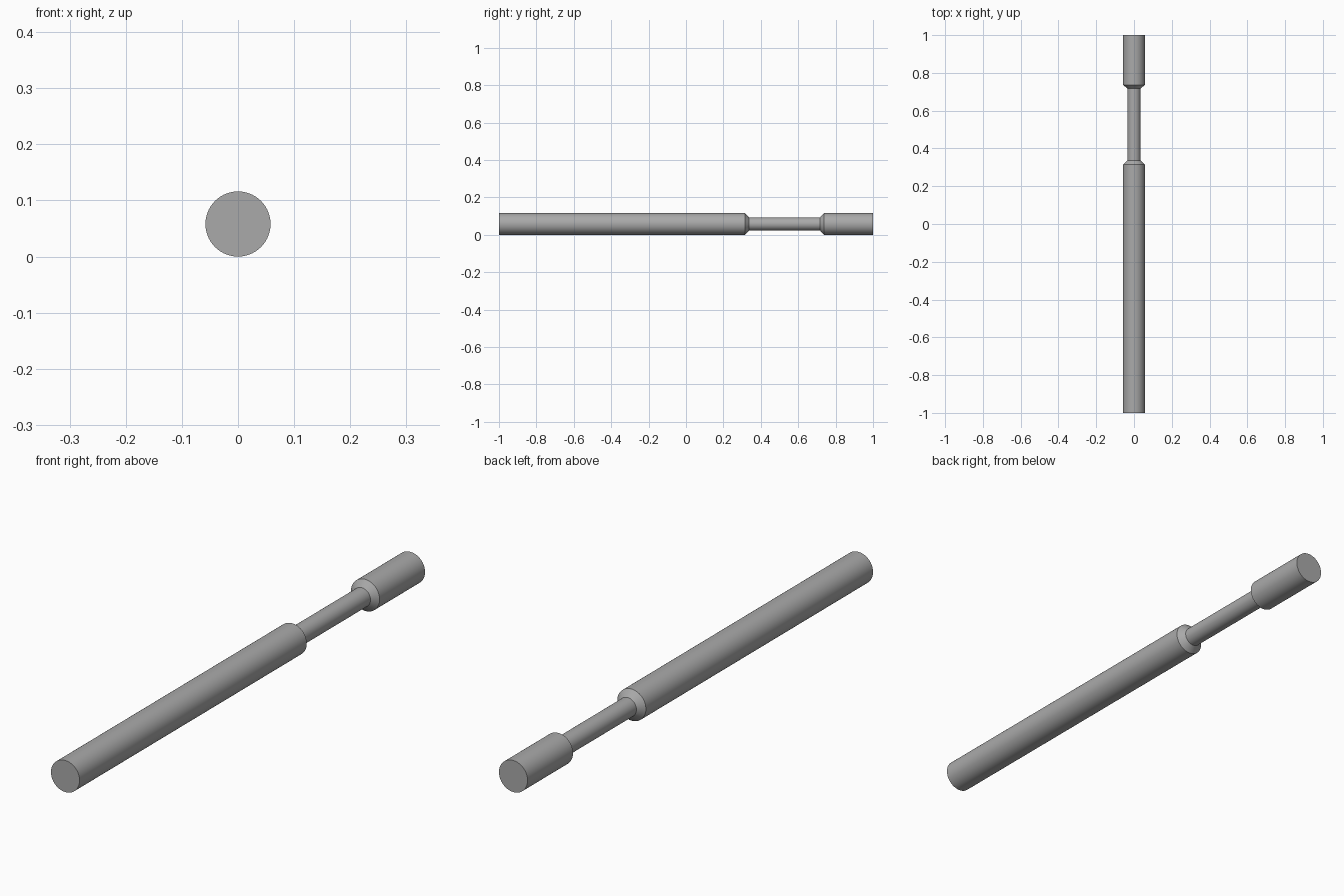
import bpy
import bmesh
import math
from mathutils import Matrix, Vector

cube = bpy.data.objects.get("Cube")
if cube:
    bpy.data.objects.remove(cube, do_unlink=True)

RADIUS = 0.058
NECK = 0.035

# Plain grey metal
metal = bpy.data.materials.new("grey_metal")
metal.use_nodes = True
grey = (0.4, 0.4, 0.4, 1)
metal.diffuse_color = grey
metal.node_tree.nodes["Principled BSDF"].inputs["Base Color"].default_value = grey

# Half profile of the pin as (radius, position along y)
profile = [(0, -1), (RADIUS, -1), (RADIUS, 0.315), (NECK, 0.337),
           (NECK, 0.717), (RADIUS, 0.737), (RADIUS, 1), (0, 1)]

# Turn the profile about the long axis
bm = bmesh.new()
verts = [bm.verts.new((r, y, 0)) for r, y in profile]
edges = [bm.edges.new(pair) for pair in zip(verts, verts[1:])]
bmesh.ops.spin(bm, geom=verts + edges, cent=Vector(), axis=(0, 1, 0),
               angle=math.tau, steps=96, use_merge=True)
bmesh.ops.remove_doubles(bm, verts=bm.verts, dist=0.0001)
bmesh.ops.recalc_face_normals(bm, faces=bm.faces)
bmesh.ops.transform(bm, matrix=Matrix.Translation((0, 0, RADIUS)), verts=bm.verts)

mesh = bpy.data.meshes.new("necked_pin")
bm.to_mesh(mesh)
bm.free()
mesh.materials.append(metal)
pin = bpy.data.objects.new("necked_pin", mesh)
bpy.context.collection.objects.link(pin)

# Smooth round walls, crisp shoulders and ends
bpy.ops.object.select_all(action="DESELECT")
pin.select_set(True)
bpy.context.view_layer.objects.active = pin
bpy.ops.object.shade_smooth_by_angle(angle=math.radians(30))
